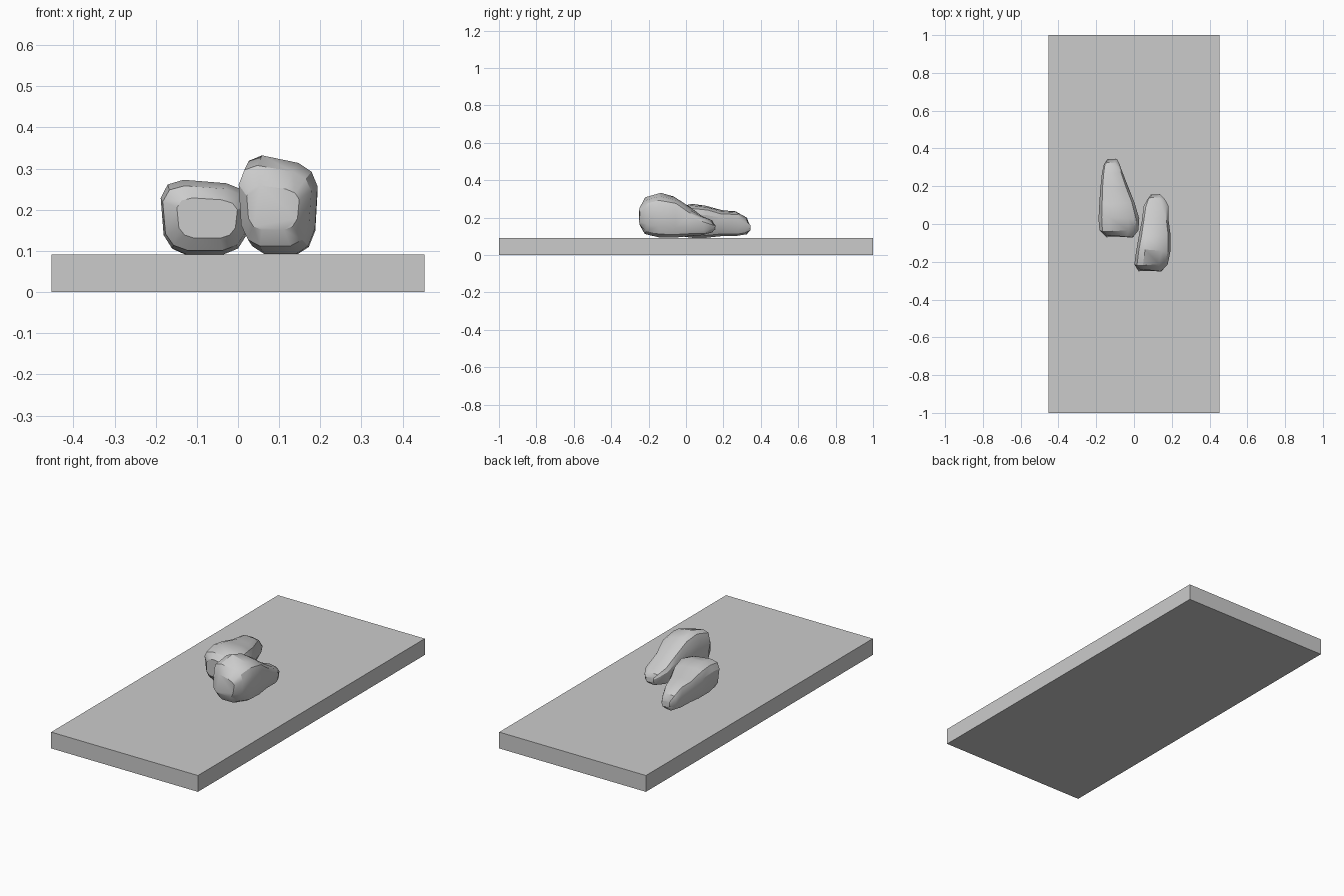
import bpy
import bmesh
import math

cube = bpy.data.objects.get("Cube")
if cube:
    bpy.data.objects.remove(cube, do_unlink=True)


def make_material(name, color):
    mat = bpy.data.materials.new(name)
    mat.use_nodes = True
    mat.diffuse_color = color
    mat.node_tree.nodes["Principled BSDF"].inputs["Base Color"].default_value = color
    return mat


stone_grey = make_material("stone grey", (0.6, 0.6, 0.6, 1))


def add_object(name, bm):
    bmesh.ops.recalc_face_normals(bm, faces=bm.faces)
    mesh = bpy.data.meshes.new(name)
    bm.to_mesh(mesh)
    bm.free()
    mesh.materials.append(stone_grey)
    obj = bpy.data.objects.new(name, mesh)
    bpy.context.collection.objects.link(obj)
    return obj


def rounded(value, power=0.55):
    return math.copysign(abs(value) ** power, value)


def make_rock(name, sections, tilt, sides=12):
    """Loft rounded-box sections (y, left x, right x, bottom, top) along y."""
    bm = bmesh.new()
    rings = []
    for i, (y, x0, x1, z0, z1) in enumerate(sections):
        ring = []
        for k in range(sides):
            a = math.tau * (k + 0.5) / sides
            u, v = rounded(math.cos(a)), rounded(math.sin(a))
            # the underside narrows and the top slopes down to +x
            x = (x0 + x1) / 2 + u * (x1 - x0) / 2 * (1 - 0.14 * max(0, -v))
            z = (z0 + z1) / 2 + v * (z1 - z0) / 2
            z -= tilt * (u + 0.5) * max(0, v) * (z1 - z0)
            chip = 0.006 * math.sin(5 * k + 3 * i)
            ring.append(bm.verts.new((x, y + chip, z)))
        rings.append(ring)
    for a, b in zip(rings, rings[1:]):
        for k in range(sides):
            n = (k + 1) % sides
            bm.faces.new((a[k], a[n], b[n], b[k]))
    bm.faces.new(rings[0])
    bm.faces.new(rings[-1])
    rock = add_object(name, bm)
    bpy.ops.object.select_all(action="DESELECT")
    rock.select_set(True)
    bpy.context.view_layer.objects.active = rock
    bpy.ops.object.shade_smooth_by_angle(angle=math.radians(30))
    return rock


# Flat base slab
bm = bmesh.new()
bmesh.ops.create_cube(bm, size=1)
for v in bm.verts:
    v.co = (v.co.x * 0.906, v.co.y * 2, (v.co.z + 0.5) * 0.091)
add_object("base_slab", bm)

# Taller rock toward the front
make_rock("front_rock", [
    (-0.245, 0.02, 0.15, 0.15, 0.26),
    (-0.215, 0.0, 0.18, 0.11, 0.31),
    (-0.14, 0.01, 0.195, 0.09, 0.335),
    (-0.06, 0.025, 0.195, 0.09, 0.315),
    (0.02, 0.04, 0.185, 0.10, 0.255),
    (0.09, 0.05, 0.185, 0.105, 0.21),
    (0.135, 0.07, 0.165, 0.12, 0.185),
    (0.152, 0.09, 0.14, 0.135, 0.165),
], 0.08)

# Lower rock that tapers toward the back
make_rock("back_rock", [
    (-0.065, -0.15, 0.0, 0.13, 0.23),
    (-0.035, -0.185, 0.025, 0.10, 0.26),
    (0.03, -0.19, 0.03, 0.09, 0.275),
    (0.11, -0.185, 0.005, 0.09, 0.265),
    (0.19, -0.18, -0.025, 0.10, 0.24),
    (0.27, -0.17, -0.06, 0.10, 0.235),
    (0.32, -0.16, -0.075, 0.11, 0.20),
    (0.34, -0.14, -0.09, 0.13, 0.165),
], 0.05)
